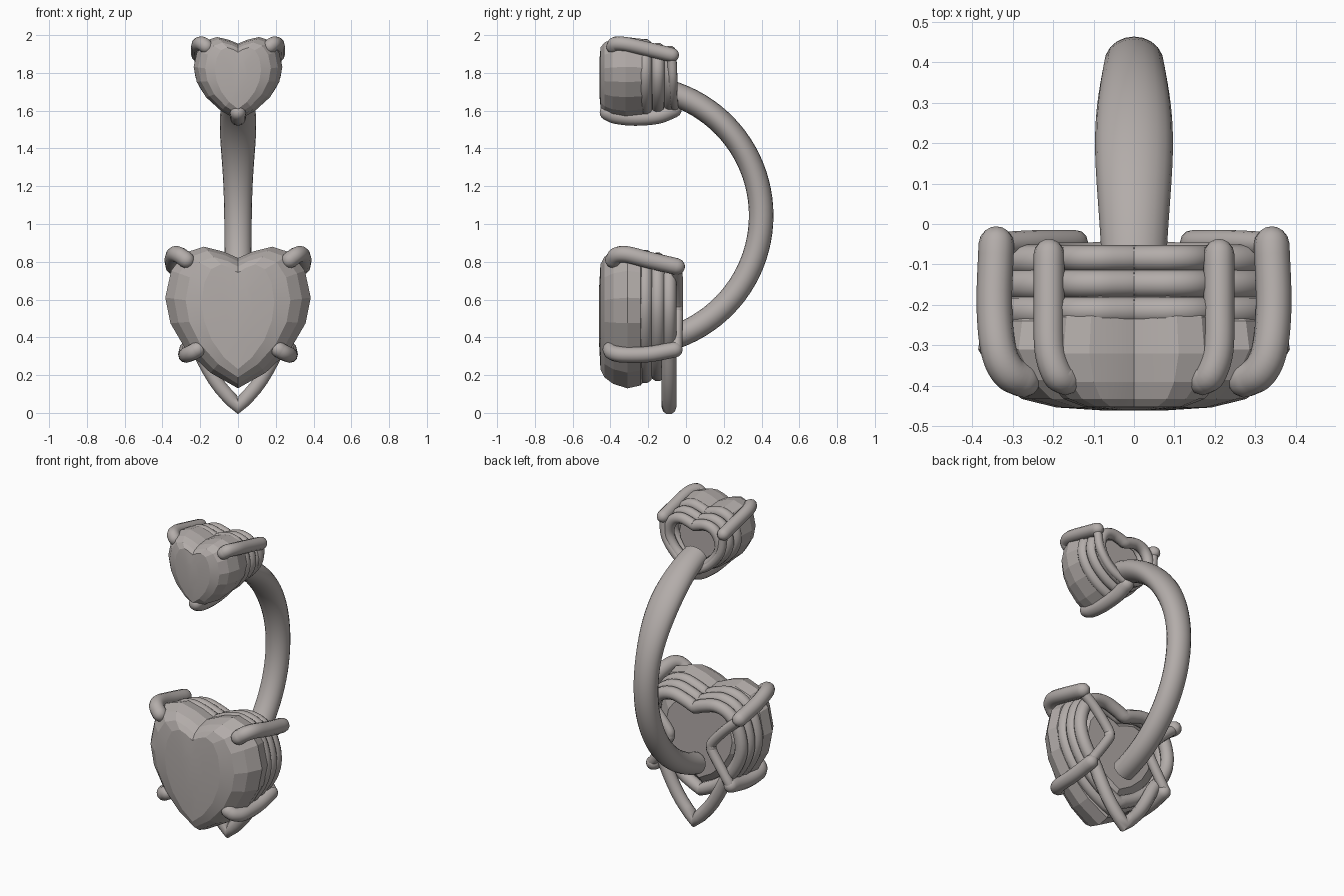
import bpy, bmesh, math
from mathutils import Vector

if "Cube" in bpy.data.objects:
    bpy.data.objects.remove(bpy.data.objects["Cube"])

metal = bpy.data.materials.new("warm_grey_metal")
metal.diffuse_color = (0.45, 0.415, 0.40, 1)
metal.use_nodes = True
metal.node_tree.nodes["Principled BSDF"].inputs["Base Color"].default_value = metal.diffuse_color

# half heart outline, x 0..1 and z 0..1, from notch to tip
HALF = [(0, .92), (.2, .965), (.47, 1), (.74, .955), (.92, .83), (1, .64),
        (.93, .46), (.72, .275), (.38, .11), (0, 0)]


def smooth(points, n):
    """Catmull-Rom curve through the points"""
    pts = [Vector(p) for p in points]
    pts = [2 * pts[0] - pts[1]] + pts + [2 * pts[-1] - pts[-2]]
    out = []
    for i in range(1, len(pts) - 2):
        a, b, c, d = pts[i - 1:i + 3]
        for k in range(n):
            t = k / n
            out.append(.5 * (2 * b + (c - a) * t + (2 * a - 5 * b + 4 * c - d) * t * t
                             + (3 * b - a - 3 * c + d) * t ** 3))
    return out + [pts[-2]]


def heart(n):
    h = smooth(HALF, n)
    return h + [Vector((-p.x, p.y)) for p in h[-2:0:-1]]


def finish(ob, angle):
    ob.data.materials.append(metal)
    bpy.ops.object.select_all(action='DESELECT')
    ob.select_set(True)
    bpy.context.view_layer.objects.active = ob
    if ob.type == 'CURVE':
        bpy.ops.object.convert(target='MESH')
        ob = bpy.context.object
    bpy.ops.object.shade_smooth_by_angle(angle=math.radians(angle))


def tube(name, pts, r, cyclic=False, sides=4):
    """Round wire; open wires get rounded ends"""
    pts = [Vector(p) for p in pts]
    rad = [1.0] * len(pts)
    if not cyclic:
        d0, d1 = (pts[0] - pts[1]).normalized(), (pts[-1] - pts[-2]).normalized()
        steps = [math.radians(a) for a in (25, 48, 68, 84)]
        head = [(pts[0] + d0 * r * math.sin(a), math.cos(a)) for a in reversed(steps)]
        tail = [(pts[-1] + d1 * r * math.sin(a), math.cos(a)) for a in steps]
        rad = [h[1] for h in head] + rad + [t[1] for t in tail]
        pts = [h[0] for h in head] + pts + [t[0] for t in tail]
    cu = bpy.data.curves.new(name, 'CURVE')
    cu.dimensions = '3D'
    cu.bevel_depth = r
    cu.bevel_resolution = sides
    cu.use_fill_caps = True
    sp = cu.splines.new('POLY')
    sp.points.add(len(pts) - 1)
    for p, co, q in zip(sp.points, pts, rad):
        p.co = (*co, 1)
        p.radius = q
    sp.use_cyclic_u = cyclic
    ob = bpy.data.objects.new(name, cu)
    bpy.context.collection.objects.link(ob)
    finish(ob, 50)


def loft(name, rings, angle):
    bm = bmesh.new()
    loops = [[bm.verts.new(p) for p in ring] for ring in rings]
    n = len(loops[0])
    for a, b in zip(loops, loops[1:]):
        for i in range(n):
            j = (i + 1) % n
            bm.faces.new((a[i], a[j], b[j], b[i]))
    bm.faces.new(loops[0])
    bm.faces.new(loops[-1])
    bmesh.ops.recalc_face_normals(bm, faces=bm.faces)
    me = bpy.data.meshes.new(name)
    bm.to_mesh(me)
    bm.free()
    ob = bpy.data.objects.new(name, me)
    bpy.context.collection.objects.link(ob)
    finish(ob, angle)


def gem(name, w, z0, z1, layers):
    """Faceted heart stone; layers are (y, x scale, z scale)"""
    h = z1 - z0
    rings = [[(p.x * w * sx, y, z0 + h * (.52 + (p.y - .52) * sz)) for p in heart(1)]
             for y, sx, sz in layers]
    loft(name, rings, 10)


def band(name, w, z0, z1, y, r, tip=0):
    """Heart-shaped wire whose outside matches the given size"""
    w, z0, z1 = w - r, z0 + r * 1.3, z1 - r
    pts = []
    for p in heart(4):
        z = z0 + (z1 - z0) * p.y
        if p.y < .25:
            z -= tip * (1 - p.y / .25)
        pts.append((p.x * w, y, z))
    tube(name, pts, r, True, 3)


# stones
gem("large_heart_stone", .385, .13, .88,
    [(-.46, .22, .4), (-.453, .5, .74), (-.432, .72, .85), (-.385, .88, .94), (-.31, 1, 1),
     (-.24, .97, .96), (-.13, .6, .6)])
gem("small_heart_stone", .235, 1.55, 1.99,
    [(-.459, .22, .4), (-.452, .52, .74), (-.432, .74, .86), (-.39, .9, .95), (-.32, 1, 1),
     (-.23, .96, .95), (-.12, .55, .55)])

# stacked heart bands of both settings
band("large_band_front", .378, .145, .865, -.216, .039)
band("large_band_middle", .37, .155, .85, -.15, .039)
band("large_band_back", .362, .165, .83, -.09, .039, tip=.185)
band("small_band_front", .232, 1.555, 1.98, -.215, .035)
band("small_band_middle", .224, 1.57, 1.96, -.148, .035)
band("small_band_back", .212, 1.58, 1.945, -.085, .033)

# claws and rear rails, mirrored left and right
for s, side in ((1, "right"), (-1, "left")):
    def mir(pts, n=5):
        return smooth([(s * x, y, z) for x, y, z in pts], n)
    tube("large_upper_claw_" + side, mir([(.34, -.05, .775), (.345, -.2, .81),
         (.335, -.31, .838), (.31, -.365, .835), (.275, -.385, .81)]), .044)
    tube("large_lower_claw_" + side, mir([(.27, -.06, .335), (.275, -.2, .31),
         (.27, -.33, .308), (.245, -.385, .318), (.215, -.40, .335)]), .042)
    tube("small_upper_claw_" + side, mir([(.21, -.075, 1.895), (.21, -.2, 1.925),
         (.208, -.31, 1.95), (.19, -.37, 1.955), (.17, -.385, 1.94)]), .038)
    # bent rail joining the rear ends of the upper and lower claws
    tube("large_rear_rail_" + side, mir([(.335, -.05, .765), (.24, -.045, .68),
         (.155, -.045, .585), (.145, -.045, .55), (.16, -.045, .51), (.27, -.05, .345)]), .03)
    tube("small_rear_rail_" + side, mir([(.21, -.075, 1.89), (.19, -.07, 1.77),
         (.11, -.07, 1.67), (0, -.06, 1.61)]), .025)
tube("small_lower_claw", smooth([(0, -.065, 1.605), (0, -.15, 1.572), (0, -.27, 1.562),
     (0, -.37, 1.572), (0, -.415, 1.59)], 5), .042)

# curved bar, oval in section and wider towards the top
rings = []
N, M = 40, 20
for i in range(N + 1):
    a = math.radians(-74 + 148 * i / N)
    t = i / N
    wx = .07 + .023 * math.exp(-((t - .8) / .17) ** 2) + .004 * t
    ring = []
    for k in range(M):
        b = 2 * math.pi * k / M
        rr = .68 + .065 * math.cos(b)
        ring.append((wx * math.sin(b), -.282 + rr * math.cos(a), 1.045 + rr * math.sin(a)))
    rings.append(ring)
loft("curved_bar", rings, 50)
